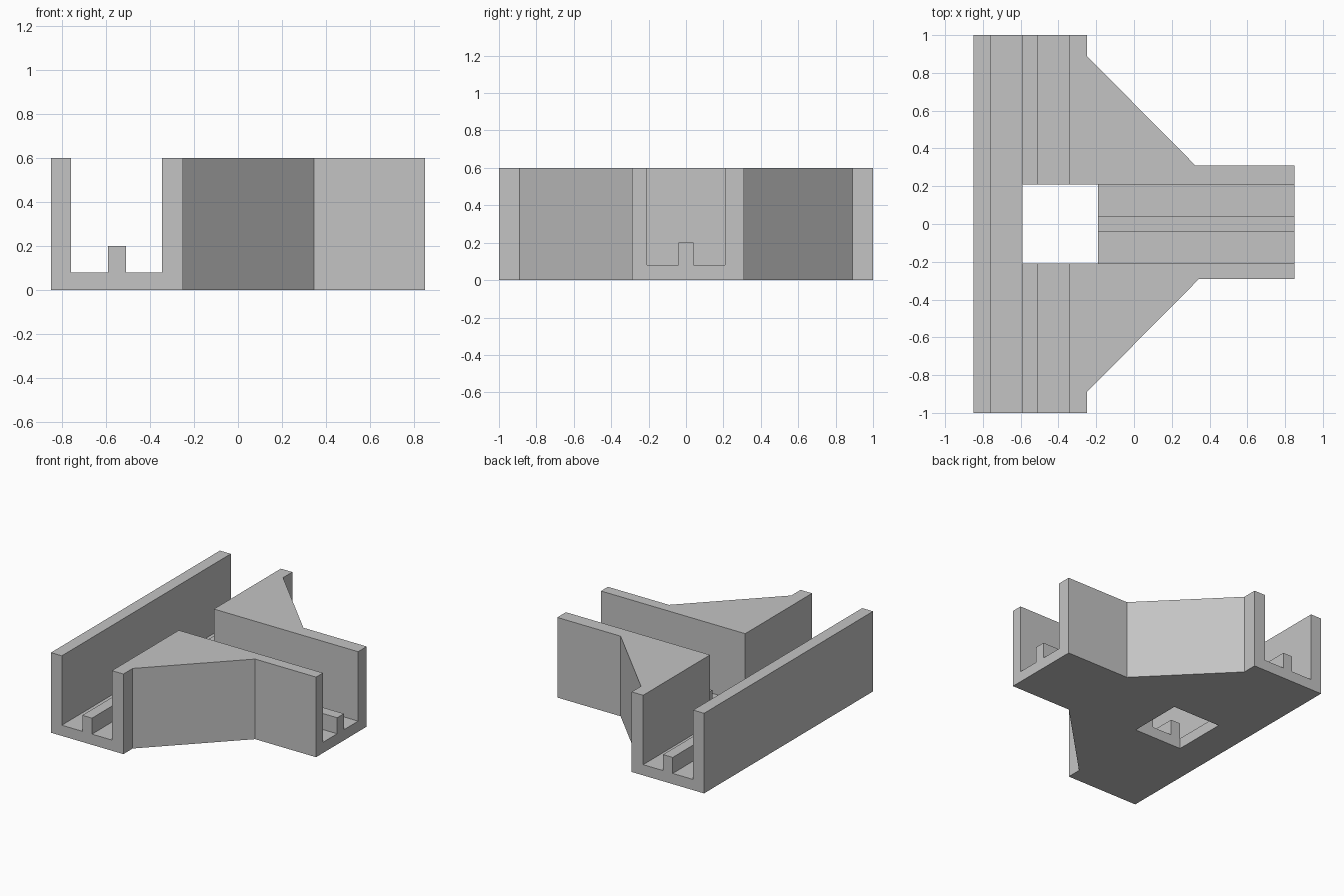
import bpy
import bmesh
from mathutils import Vector

cube = bpy.data.objects.get("Cube")
if cube:
    bpy.data.objects.remove(cube, do_unlink=True)

HEIGHT, FLOOR, RIB_TOP = 0.6, 0.08, 0.2

grey = bpy.data.materials.new("light_grey")
grey.use_nodes = True
colour = (0.55, 0.55, 0.55, 1)
grey.diffuse_color = colour
grey.node_tree.nodes["Principled BSDF"].inputs["Base Color"].default_value = colour


def prism(name, points, sweep):
    """Solid made by sweeping a flat polygon along a vector."""
    bm = bmesh.new()
    face = bm.faces.new([bm.verts.new(p) for p in points])
    swept = bmesh.ops.extrude_face_region(bm, geom=[face], use_keep_orig=True)
    verts = [g for g in swept["geom"] if isinstance(g, bmesh.types.BMVert)]
    bmesh.ops.translate(bm, verts=verts, vec=Vector(sweep))
    bmesh.ops.recalc_face_normals(bm, faces=bm.faces)
    mesh = bpy.data.meshes.new(name)
    bm.to_mesh(mesh)
    bm.free()
    mesh.materials.append(grey)
    obj = bpy.data.objects.new(name, mesh)
    bpy.context.collection.objects.link(obj)
    return obj


def slot_profile(low, high, rib_low, rib_high):
    """Open channel section with a notch that leaves the guide rib standing."""
    return [(low, 1), (low, FLOOR), (rib_low, FLOOR), (rib_low, RIB_TOP),
            (rib_high, RIB_TOP), (rib_high, FLOOR), (high, FLOOR), (high, 1)]


# Body: straight run with a braced side branch
outline = [(-0.85, -1), (-0.25, -1), (-0.25, -0.89), (0.345, -0.29),
           (0.85, -0.29), (0.85, 0.31), (0.325, 0.31), (-0.25, 0.89),
           (-0.25, 1), (-0.85, 1)]
body = prism("channel_junction", [(x, y, 0) for x, y in outline], (0, 0, HEIGHT))

# Cutters: main channel, branch channel and the opening where they meet
main = slot_profile(-0.76, -0.345, -0.59, -0.51)
branch = slot_profile(-0.208, 0.208, -0.04, 0.04)
hole = [(-0.59, -0.208), (-0.19, -0.208), (-0.19, 0.208), (-0.59, 0.208)]
cutters = [
    prism("main_channel_cutter", [(x, -1.2, z) for x, z in main], (0, 2.4, 0)),
    prism("branch_channel_cutter", [(-0.45, y, z) for y, z in branch], (1.5, 0, 0)),
    prism("floor_opening_cutter", [(x, y, -0.2) for x, y in hole], (0, 0, 1.4)),
]
for cutter in cutters:
    cutter.hide_render = True
    cut = body.modifiers.new(cutter.name, "BOOLEAN")
    cut.operation = "DIFFERENCE"
    cut.solver = "EXACT"
    cut.object = cutter

# Bake the cuts and discard the cutters
bpy.context.view_layer.update()
depsgraph = bpy.context.evaluated_depsgraph_get()
baked = bpy.data.meshes.new_from_object(body.evaluated_get(depsgraph))
body.modifiers.clear()
body.data = baked
for cutter in cutters:
    bpy.data.objects.remove(cutter, do_unlink=True)
